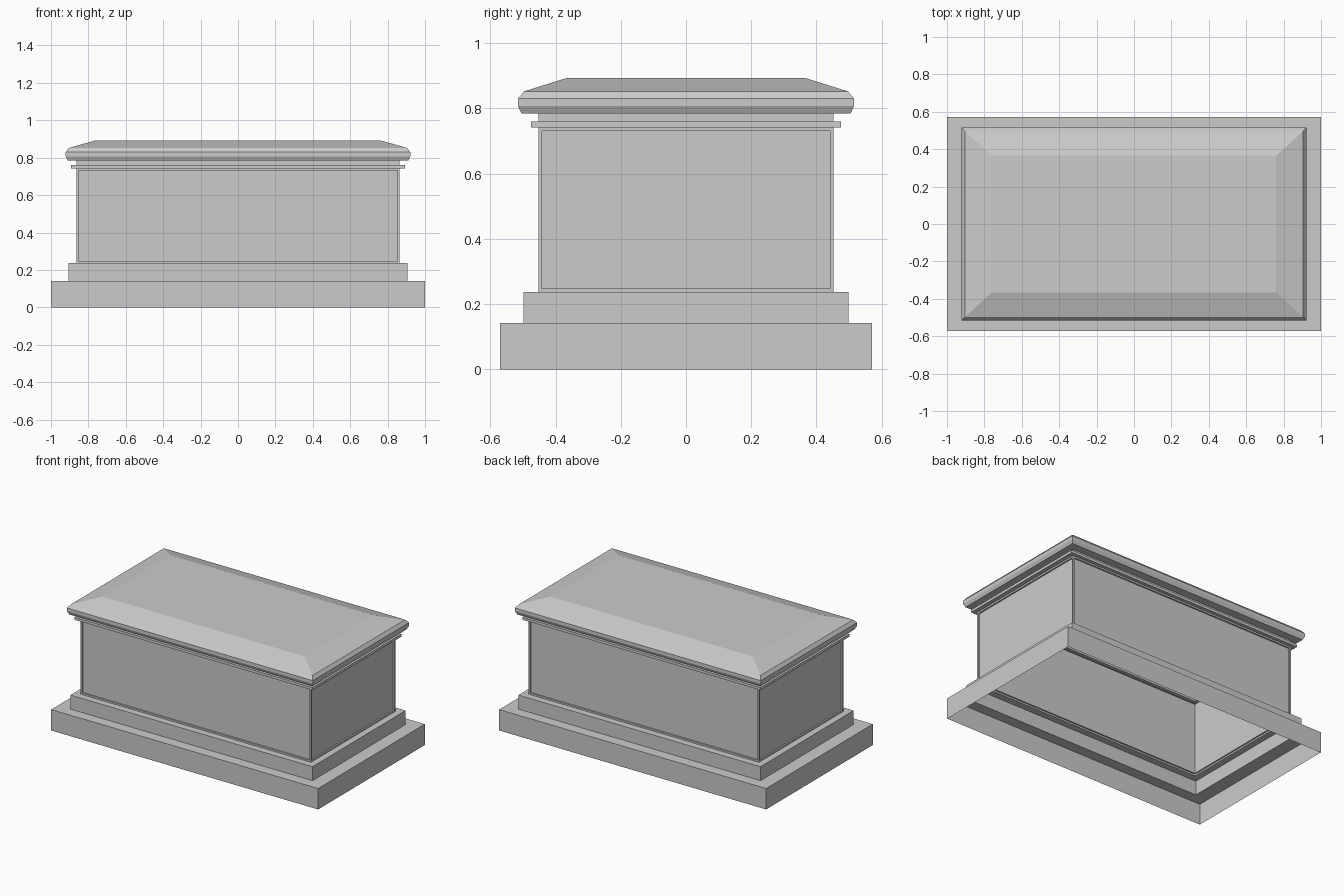
import bpy
import bmesh

default_cube = bpy.data.objects.get("Cube")
if default_cube:
    bpy.data.objects.remove(default_cube, do_unlink=True)

stone = bpy.data.materials.new("grey stone")
stone.use_nodes = True
stone.diffuse_color = (0.6, 0.6, 0.6, 1)
stone.node_tree.nodes["Principled BSDF"].inputs["Base Color"].default_value = (0.6, 0.6, 0.6, 1)


def rectangle_loft(name, levels, cap=False, panel=None):
    """Skin stacked rectangles given as (half width, half depth, height)."""
    bm = bmesh.new()
    rings = [[bm.verts.new((sx * hx, sy * hy, z))
              for sx, sy in ((-1, -1), (1, -1), (1, 1), (-1, 1))]
             for hx, hy, z in levels]
    walls = []
    for low, high in zip(rings, rings[1:]):
        for i in range(4):
            j = (i + 1) % 4
            walls.append(bm.faces.new((low[i], low[j], high[j], high[i])))
    if cap:
        bm.faces.new(rings[-1])
    bm.normal_update()
    if panel:
        # Border first, then push the panel straight in
        border, sink = panel
        bmesh.ops.inset_individual(bm, faces=walls, thickness=border, use_even_offset=True)
        bmesh.ops.inset_individual(bm, faces=walls, thickness=0, depth=-sink)
    mesh = bpy.data.meshes.new(name)
    bm.to_mesh(mesh)
    bm.free()
    mesh.materials.append(stone)
    obj = bpy.data.objects.new(name, mesh)
    bpy.context.collection.objects.link(obj)
    return obj


# Footprints as (half width, half depth)
base = (1.0, 0.571)
step = (0.907, 0.498)
chest = (0.863, 0.452)
band = (0.892, 0.475)

# Hollow stepped base, open underneath
rectangle_loft("plinth", [(*base, 0), (*base, 0.142), (*step, 0.142)])
rectangle_loft("step", [(*step, 0.142), (*step, 0.237), (*chest, 0.237)])

# Main chest with a sunken panel on each side
rectangle_loft("chest", [(*chest, 0.237), (*chest, 0.742)], panel=(0.011, 0.01))

# Thin moulding and the neck above it
rectangle_loft("moulding", [(*chest, 0.742), (*band, 0.742), (*band, 0.76), (*chest, 0.76)])
rectangle_loft("neck", [(*chest, 0.76), (*chest, 0.785)])

# Lid with bevelled rim and hipped top
rectangle_loft("lid", [
    (*chest, 0.785),
    (0.91, 0.505, 0.785),
    (0.921, 0.515, 0.807),
    (0.921, 0.515, 0.83),
    (0.904, 0.497, 0.852),
    (0.76, 0.366, 0.893),
], cap=True)
